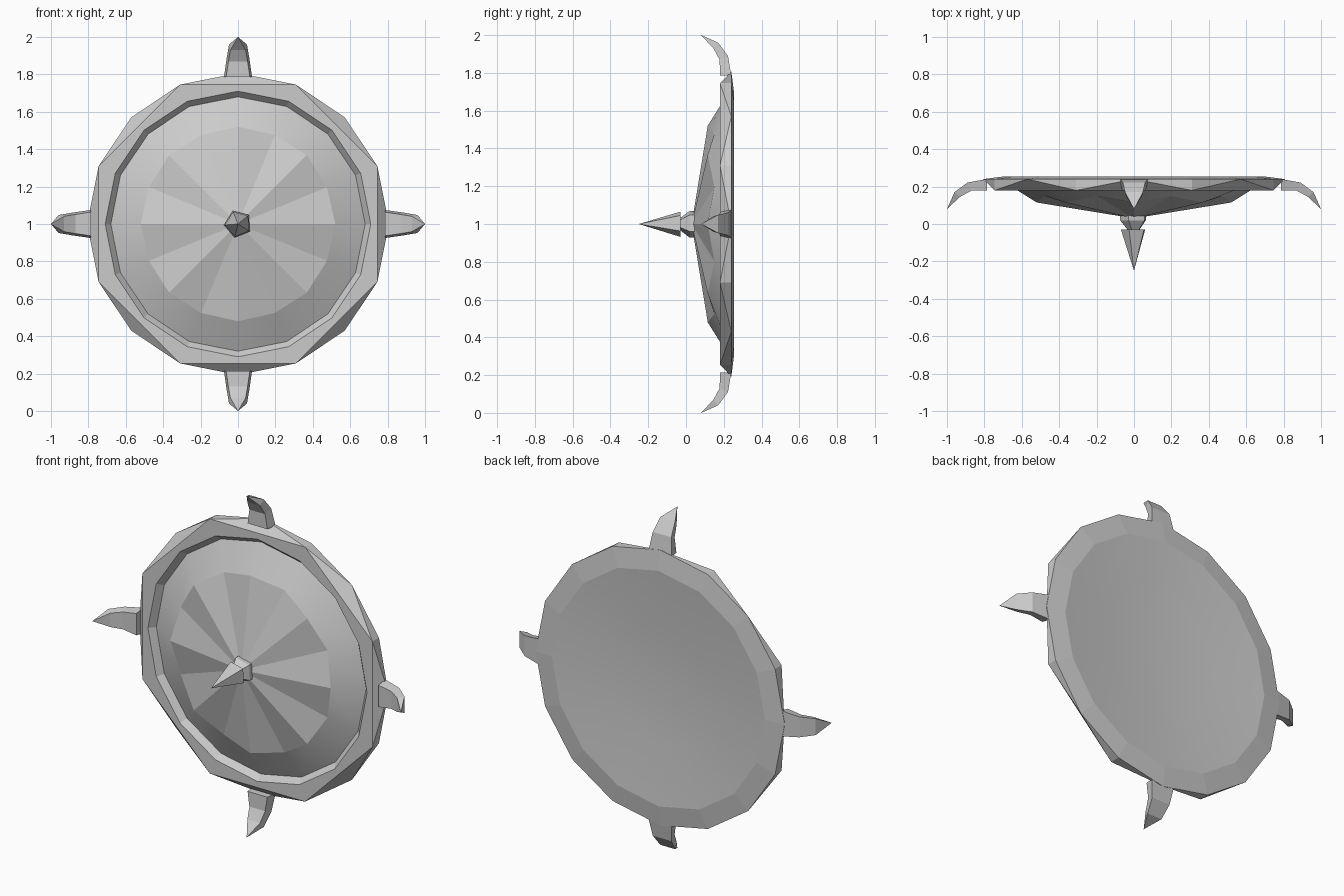
import bpy, bmesh
from math import cos, sin, pi, radians

if "Cube" in bpy.data.objects:
    bpy.data.objects.remove(bpy.data.objects["Cube"])

N = 16          # sides of the shield
CZ = 1.0        # height of the shield centre


def ring(even, odd=None, n=N, phase=0.0):
    """Ring about the y axis; even/odd are (radius, y) for alternating corners."""
    odd = odd or even
    pts = []
    for i in range(n):
        r, y = odd if i % 2 else even
        a = phase + 2 * pi * i / n
        pts.append((r * cos(a), y, CZ + r * sin(a)))
    return pts


def make(name, rings, smooth=False, start=None, end=None, split=None):
    """Skin rings from back to front; start/end are optional centre points."""
    bm = bmesh.new()
    loops = [[bm.verts.new(p) for p in r] for r in rings]
    n = len(loops[0])
    for k in range(len(loops) - 1):
        a, b = loops[k], loops[k + 1]
        for i in range(n):
            j = (i + 1) % n
            if k == split:
                if i % 2 == 0:
                    tris = ((a[i], a[j], b[j]), (a[i], b[j], b[i]))
                else:
                    tris = ((a[i], a[j], b[i]), (a[j], b[j], b[i]))
                for t in tris:
                    bm.faces.new(t)
            else:
                bm.faces.new((a[i], a[j], b[j], b[i]))
    for point, loop, flip in ((start, loops[0], True), (end, loops[-1], False)):
        if point:
            c = bm.verts.new(point)
            for i in range(n):
                p, q = loop[i], loop[(i + 1) % n]
                bm.faces.new((q, p, c) if flip else (p, q, c))
    for f in bm.faces:
        f.smooth = smooth
    me = bpy.data.meshes.new(name)
    bm.to_mesh(me)
    bm.free()
    ob = bpy.data.objects.new(name, me)
    bpy.context.collection.objects.link(ob)
    return ob


# Rim: 16-sided at the back, trimmed to an octagon at the front, with inner step
R = 0.807
make("rim", [ring((0.69, 0.255)),
             ring((R, 0.24)),
             ring((R * cos(pi / 8), 0.18), (R, 0.18)),
             ring((0.71, 0.18)),
             ring((0.68, 0.215))], split=1)

# Back: shallow smooth dish
make("back_dish", [ring((0.35, 0.225)), ring((0.69, 0.255))], smooth=True) \
    .data.flip_normals()
bpy.data.objects.remove(bpy.data.objects["back_dish"])
make("back_dish", [ring((0.35, 0.225)), ring((0.69, 0.255))],
     smooth=True, start=(0, 0.215, CZ))

# Front: smooth sloping band and ridged fan
fan_edge = ring((0.52, 0.115), (0.515, 0.15))
make("front_slope", [ring((0.68, 0.215)), fan_edge], smooth=True)
make("ridged_fan", [fan_edge], end=(0, 0.03, CZ))

# Centre spike: five-sided flared neck and point
five = dict(n=5, phase=radians(40))
make("centre_spike", [ring((0.075, 0.045), **five),
                      ring((0.075, 0.02), **five),
                      ring((0.035, -0.03), **five),
                      ring((0.07, -0.03), **five)],
     start=(0, 0.045, CZ), end=(0, -0.25, CZ))


# Four curved claws: (outer distance, y), (inner distance, y), half width
CLAW = [((0.785, 0.24), (0.785, 0.18), 0.075),
        ((0.89, 0.222), (0.87, 0.178), 0.06),
        ((0.96, 0.17), (0.93, 0.145), 0.048)]


def claw(name, angle):
    ca, sa = cos(angle), sin(angle)

    def place(d, y, w):
        return (d * ca - w * sa, y, CZ + d * sa + w * ca)

    bm = bmesh.new()
    loops = []
    for (do, yo), (di, yi), w in CLAW:
        loops.append([bm.verts.new(place(*p)) for p in
                      ((do, yo, -w), (do, yo, w), (di, yi, w * 0.85), (di, yi, -w * 0.85))])
    tip = bm.verts.new(place(1.0, 0.08, 0))
    bm.faces.new(loops[0])
    for i in range(4):
        j = (i + 1) % 4
        for a, b in zip(loops, loops[1:]):
            bm.faces.new((a[i], a[j], b[j], b[i]))
        bm.faces.new((loops[-1][i], loops[-1][j], tip))
    bmesh.ops.recalc_face_normals(bm, faces=bm.faces)
    me = bpy.data.meshes.new(name)
    bm.to_mesh(me)
    bm.free()
    bpy.context.collection.objects.link(bpy.data.objects.new(name, me))


for k, side in enumerate(("right", "top", "left", "bottom")):
    claw(side + "_claw", k * pi / 2)
